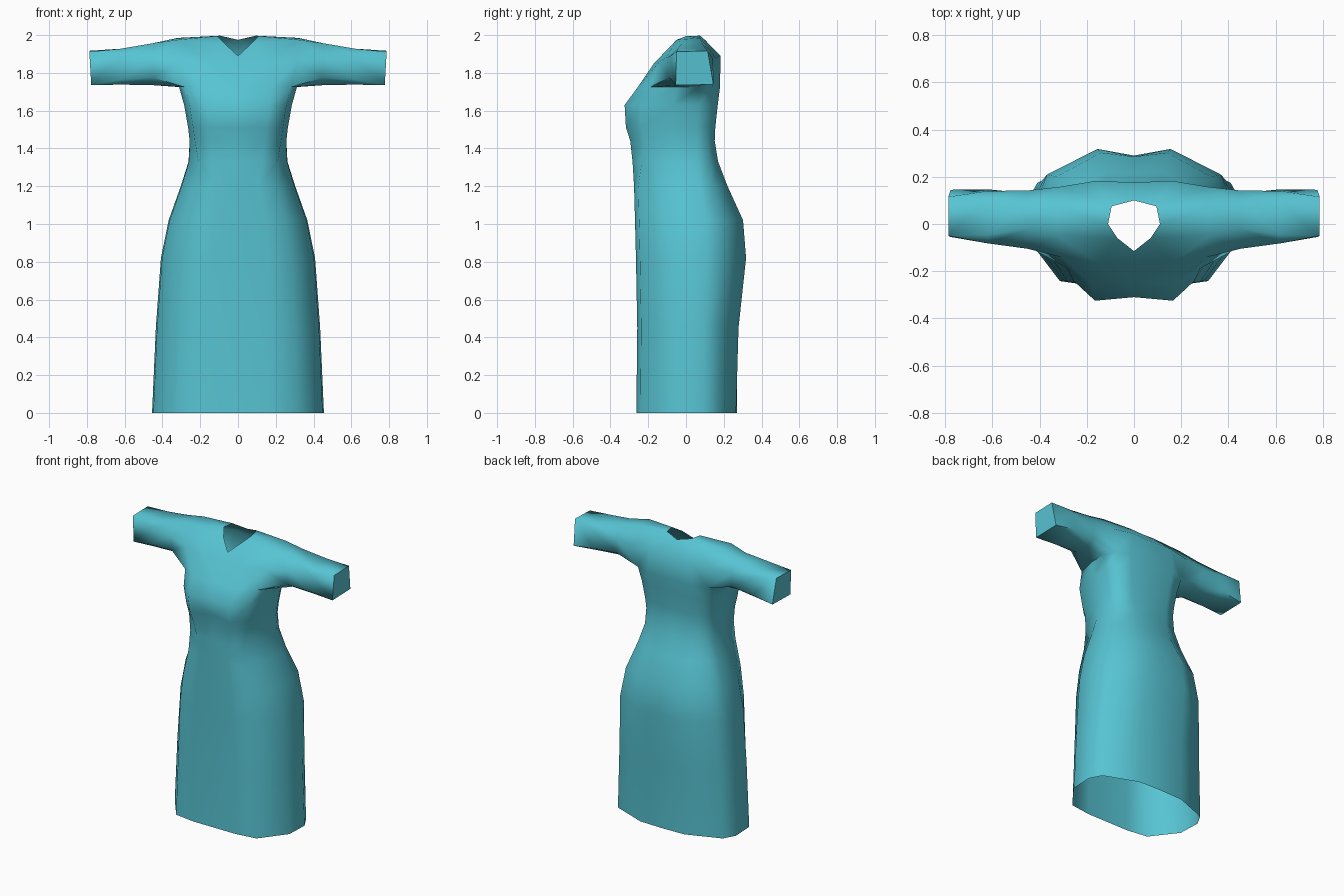
import bpy, bmesh

if "Cube" in bpy.data.objects:
    bpy.data.objects.remove(bpy.data.objects["Cube"])

teal = bpy.data.materials.new("teal cloth")
teal.diffuse_color = (0.095, 0.55, 0.65, 1)
teal.use_nodes = True
teal.node_tree.nodes["Principled BSDF"].inputs["Base Color"].default_value = teal.diffuse_color

bm = bmesh.new()

# Half cross-sections (front centre to back centre): x as a fraction of the half
# width, y as a fraction of the front (negative) or back (positive) depth
SKIRT = [(0, -1), (.36, -1), (.69, -.92), (.985, -.25), (1, .35), (.9, .66), (.38, 1), (0, 1)]
BODICE = [(0, -1), (.58, -1), (.9, -.74), (1, -.2), (1, .38), (.88, .8), (.56, 1), (0, 1)]

# z, half width, front depth, back depth, front centre depth, back centre depth
RINGS = [
    (0.00, .455, .263, .265, .263, .270),
    (0.45, .435, .258, .278, .258, .270),
    (0.82, .408, .265, .318, .265, .290),
    (1.02, .367, .270, .302, .270, .285),
    (1.20, .303, .275, .220, .272, .215),
    (1.33, .262, .283, .170, .275, .165),
    (1.44, .256, .295, .152, .265, .145),
    (1.51, .264, .318, .155, .285, .148),
    (1.63, .285, .325, .168, .310, .160),
    (1.725, .312, .255, .180, .245, .172),
]


def ring(z, w, front, back, front_mid, back_mid):
    t = min(1, max(0, (z - 1.2) / .25))
    verts = []
    for i, (a, b) in enumerate(zip(SKIRT, BODICE)):
        fx, fy = (p + (q - p) * t for p, q in zip(a, b))
        depth = front_mid if i == 0 else back_mid if i == 7 else front if fy < 0 else back
        verts.append(bm.verts.new((fx * w, fy * depth, z)))
    return verts


def band(a, b, closed=False):
    n = len(a)
    for i in range(n if closed else n - 1):
        j = (i + 1) % n
        bm.faces.new((a[i], a[j], b[j], b[i]))


# Skirt and bodice, right half
loops = [ring(*r) for r in RINGS]
for lower, upper in zip(loops, loops[1:]):
    band(lower, upper)
top = loops[-1]


def v(*co):
    return bm.verts.new(co)


# Yoke: chest row, shoulder, back row and neckline
chest0, chest1, chest2 = v(0, -.155, 1.85), v(.15, -.17, 1.85), v(.31, -.14, 1.86)
back0, back1, back2 = v(0, .176, 1.89), v(.16, .183, 1.89), v(.31, .158, 1.88)
shoulder_f, shoulder_b = v(.32, -.05, 1.975), v(.32, .075, 1.985)
n0, n1, n2, n3, n4 = (v(0, -.115, 1.89), v(.07, -.06, 1.955), v(.11, 0, 1.995),
                      v(.095, .075, 1.997), v(0, .1, 1.975))
band(top[:3], [chest0, chest1, chest2])
band(top[5:], [back2, back1, back0])
band([chest0, chest1], [n0, n1])
band([chest1, chest2], [n1, shoulder_f])
bm.faces.new((n1, shoulder_f, n2))
band([n2, shoulder_f], [n3, shoulder_b])
band([n3, shoulder_b], [back1, back2])
band([n4, n3], [back0, back1])

# Sleeve: eight-sided armhole narrowing to a closed four-cornered cuff
armhole = [top[2], top[3], top[4], top[5], back2, shoulder_b, shoulder_f, chest2]
mid = [v(.45, y, z) for y, z in ((-.095, 1.775), (-.03, 1.735), (.075, 1.735), (.13, 1.77),
                                 (.142, 1.87), (.085, 1.957), (-.02, 1.957), (-.105, 1.88))]
lower = [v(.62, y, z) for y, z in ((-.078, 1.765), (-.045, 1.738), (.11, 1.738), (.147, 1.765),
                                   (.14, 1.88), (.105, 1.928), (-.045, 1.928), (-.082, 1.89))]
cuff = [v(x, y, z) for x, y, z in ((.777, -.055, 1.735), (.777, .145, 1.74),
                                   (.787, .115, 1.917), (.787, -.05, 1.912))]
band(armhole, mid, True)
band(mid, lower, True)
for k in range(4):
    a, b, c = lower[2 * k], lower[2 * k + 1], lower[(2 * k + 2) % 8]
    bm.faces.new((a, b, cuff[k]))
    bm.faces.new((b, c, cuff[(k + 1) % 4], cuff[k]))
bm.faces.new(cuff)

# Mirror to the left half
geom = bm.verts[:] + bm.edges[:] + bm.faces[:]
copy = bmesh.ops.duplicate(bm, geom=geom)["geom"]
for e in copy:
    if isinstance(e, bmesh.types.BMVert):
        e.co.x *= -1
bmesh.ops.reverse_faces(bm, faces=[f for f in copy if isinstance(f, bmesh.types.BMFace)])
bmesh.ops.remove_doubles(bm, verts=bm.verts[:], dist=.0005)
bmesh.ops.recalc_face_normals(bm, faces=bm.faces[:])

# Make sure the surface faces outward (cuff end looks along +x)
end = max(bm.faces, key=lambda f: f.calc_center_median().x)
if end.normal.x < 0:
    bmesh.ops.reverse_faces(bm, faces=bm.faces[:])

mesh = bpy.data.meshes.new("dress")
bm.to_mesh(mesh)
bm.free()
mesh.materials.append(teal)
dress = bpy.data.objects.new("dress", mesh)
bpy.context.collection.objects.link(dress)
bpy.context.view_layer.objects.active = dress
dress.select_set(True)
bpy.ops.object.shade_smooth_by_angle(angle=1.05)
